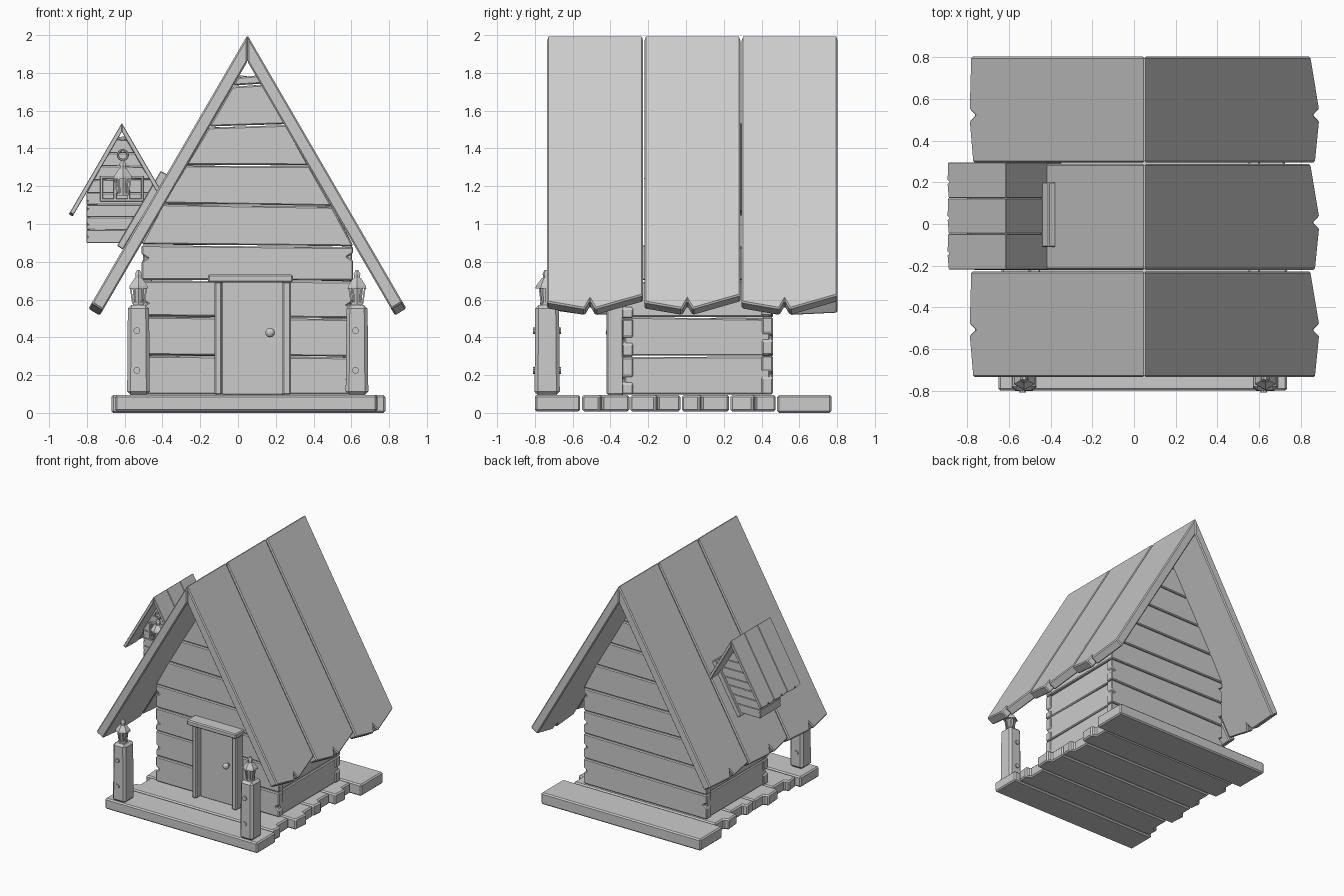
import bpy, bmesh, math, random
from mathutils import Vector, Matrix

if "Cube" in bpy.data.objects:
    bpy.data.objects.remove(bpy.data.objects["Cube"])

random.seed(4)
CX = 0.05            # house centre line
SLOPE = 1.72         # roof pitch


def jit(a):
    return random.uniform(-a, a)


def finish(name, bm, bevel=0.0):
    bmesh.ops.recalc_face_normals(bm, faces=bm.faces)
    me = bpy.data.meshes.new(name)
    bm.to_mesh(me)
    bm.free()
    ob = bpy.data.objects.new(name, me)
    bpy.context.collection.objects.link(ob)
    if bevel:
        m = ob.modifiers.new("chamfer", 'BEVEL')
        m.width, m.segments, m.limit_method = bevel, 1, 'ANGLE'
    return ob


def solid(name, a, b, bevel=0.008):
    """Closed solid between two matching outlines."""
    bm = bmesh.new()
    va = [bm.verts.new(p) for p in a]
    vb = [bm.verts.new(p) for p in b]
    n = len(va)
    bm.faces.new(va)
    bm.faces.new(vb[::-1])
    for i in range(n):
        bm.faces.new((va[i], vb[i], vb[(i + 1) % n], va[(i + 1) % n]))
    return finish(name, bm, bevel)


def box(name, x0, x1, y0, y1, z0, z1, bevel=0.008):
    r = [(x0, z0), (x1, z0), (x1, z1), (x0, z1)]
    return solid(name, [(x, y0, z) for x, z in r], [(x, y1, z) for x, z in r], bevel)


def cone(name, centre, r1, r2, h, seg, axis='Z'):
    bm = bmesh.new()
    rot = Matrix.Rotation(math.pi / 2, 4, 'X') if axis == 'Y' else Matrix()
    bmesh.ops.create_cone(bm, cap_ends=True, segments=seg, radius1=r1, radius2=r2, depth=h,
                          matrix=Matrix.Translation(centre) @ rot)
    return finish(name, bm)


def house(tag, s, ox, oy, oz):
    """Plank walls and plank roof, built round x = 0 then scaled and moved."""
    def T(x, y, z):
        return (ox + s * x, oy + s * y, oz + s * z)

    # roof planks with a V notch in the lower end
    for i in range(3):
        y0 = -0.735 + i * 0.515
        for side, e0, e1 in ((1, 0.822, 0.80), (-1, 0.825, 0.835)):
            w = 0.508
            prof = [(0, 0), (e0, 0), (0.842, 0.2), (0.815, 0.227), (0.842, 0.255), (e1, w), (0, w)]
            outer, inner = [], []
            for h, t in prof:
                z = 2 - SLOPE * h
                outer.append(T(side * h, y0 + t, z))
                if h == 0:
                    inner.append(T(0, y0 + t, z - 0.14))
                else:
                    inner.append(T(side * (h - 0.06), y0 + t, z - 0.037))
            solid(tag + "roof_plank", outer, inner, 0.008 * s)

    # front and back plank walls, narrowing into gables
    rows = [0.095, 0.3, 0.505, 0.7, 0.885, 1.1, 1.31, 1.52, 1.735, 1.785]
    for y0, y1 in ((-0.34, -0.28), (0.40, 0.46)):
        tilt = [0] + [jit(0.008) for _ in rows[1:]]
        for k in range(len(rows) - 1):
            za, zb = rows[k] + 0.003, rows[k + 1] - 0.003
            hw = [min(0.56, (1.87 - z) / SLOPE) for z in (za, zb)]
            ta, tb = tilt[k], tilt[k + 1]
            prof = [(-hw[0], za - ta), (hw[0], za + ta)]
            if k < 4:
                zm = (za + zb) / 2 + jit(0.04)
                prof += [(0.56, zm - 0.02), (0.53, zm), (0.56, zm + 0.02)]
            prof += [(hw[1], zb + tb), (-hw[1], zb - tb)]
            if k < 4:
                zm = (za + zb) / 2 + jit(0.04)
                prof += [(-0.56, zm + 0.02), (-0.53, zm), (-0.56, zm - 0.02)]
            solid(tag + "gable_plank", [T(x, y0 + 0.003 * (k % 2), z) for x, z in prof],
                  [T(x, y1, z) for x, z in prof], 0.007 * s)

    # side plank walls
    for side in (-1, 1):
        for k in range(4):
            za, zb = rows[k] + 0.003, rows[k + 1] - 0.003
            t = jit(0.008)
            prof = [(-0.325, za), (0.445, za), (0.445, zb + t), (-0.325, zb - t)]
            xo = 0.553 + jit(0.006)
            solid(tag + "side_plank", [T(side * 0.50, y, z) for y, z in prof],
                  [T(side * xo, y, z) for y, z in prof], 0.007 * s)


def lantern(tag, x, y, z):
    """Six sided lantern standing on z."""
    cone(tag + "lantern_foot", (x, y, z + 0.007), 0.034, 0.034, 0.014, 6)
    cone(tag + "lantern_glass", (x, y, z + 0.05), 0.027, 0.036, 0.08, 6)
    for i in range(6):
        c, s = math.cos(i * math.pi / 3), math.sin(i * math.pi / 3)
        q = [(-.004, -.004), (.004, -.004), (.004, .004), (-.004, .004)]
        solid(tag + "lantern_bar",
              [(x + .030 * c + a, y + .030 * s + b, z + .01) for a, b in q],
              [(x + .042 * c + a, y + .042 * s + b, z + .095) for a, b in q], 0)
    cone(tag + "lantern_rim", (x, y, z + 0.096), 0.057, 0.054, 0.014, 6)
    cone(tag + "lantern_cap", (x, y, z + 0.123), 0.054, 0.024, 0.04, 6)
    cone(tag + "lantern_top", (x, y, z + 0.153), 0.018, 0.018, 0.02, 6)
    cone(tag + "lantern_tip", (x, y, z + 0.175), 0.022, 0.008, 0.024, 6)


# floor planks with uneven, notched ends
floor = [(-0.80, -0.56, -0.65, 0.735), (-0.55, -0.30, -0.61, 0.70), (-0.295, -0.03, -0.63, 0.73),
         (-0.022, 0.228, -0.60, 0.70), (0.235, 0.475, -0.63, 0.72), (0.483, 0.77, -0.67, 0.78)]
for i, (y0, y1, x0, x1) in enumerate(floor):
    prof = [(x0, y0), (x1, y0)]
    if 0 < i < 5:
        ym = y0 + (y1 - y0) * (0.42 if i % 2 else 0.55)
        prof += [(x1 + 0.01, ym - 0.012), (x1 - 0.03, ym), (x1 - 0.03, y1), (x0 + 0.03, y1),
                 (x0 + 0.03, ym), (x0 - 0.01, ym - 0.012)]
    else:
        prof += [(x1, y1), (x0, y1)]
    zb = 0.0 if i == 5 else 0.008
    solid("floor_plank", [(x, y, zb) for x, y in prof], [(x, y, 0.095) for x, y in prof], 0.01)

# main house, and the one-third size dormer on its left roof
house("house_", 1.0, CX, 0, 0)
house("dormer_", 1 / 3, -0.615, 0.027, 0.868)

# dormer sill plate lying on the main roof
plate = [(-0.61, 0.865), (-0.64, 0.885), (-0.41, 1.28), (-0.37, 1.26)]
solid("dormer_plate", [(x, -0.11, z) for x, z in plate], [(x, 0.20, z) for x, z in plate], 0.004)

# dormer window
wx0, wx1, wz0, wz1, wy = -0.73, -0.50, 1.12, 1.255, -0.105
for a, b in ((wz0, wz0 + 0.014), (wz1 - 0.014, wz1)):
    box("window_rail", wx0, wx1, wy, -0.08, a, b, 0.002)
for k in range(4):
    x = wx0 + k * (wx1 - wx0 - 0.014) / 3
    box("window_bar", x, x + 0.014, wy, -0.08, wz0, wz1, 0.002)

# hanging lantern with bracket and ring
lantern("dormer_", -0.61, -0.165, 1.15)
cone("lantern_bracket", (-0.61, -0.12, 1.385), 0.008, 0.008, 0.12, 8, 'Y')
bpy.ops.mesh.primitive_torus_add(major_segments=16, minor_segments=6, major_radius=0.026,
                                 minor_radius=0.006, location=(-0.61, -0.165, 1.365),
                                 rotation=(math.pi / 2, 0, 0))
bpy.context.object.name = "lantern_ring"

# door, frame and knob
box("door", -0.085, 0.24, -0.365, -0.33, 0.095, 0.695, 0.004)
box("door_post_left", -0.125, -0.085, -0.42, -0.33, 0.095, 0.695)
box("door_post_right", 0.235, 0.28, -0.42, -0.33, 0.095, 0.695)
box("door_lintel", -0.16, 0.29, -0.44, -0.32, 0.69, 0.732)
cone("knob_stem", (0.17, -0.375, 0.425), 0.012, 0.012, 0.03, 10, 'Y')
bm = bmesh.new()
bmesh.ops.create_uvsphere(bm, u_segments=12, v_segments=8, radius=0.025,
                          matrix=Matrix.Translation((0.17, -0.40, 0.425)))
finish("door_knob", bm)

# porch posts with bolts and lanterns
for tag, x in (("left_", -0.527), ("right_", 0.63)):
    def ring(hx, hy, z):
        return [(x + a * hx, -0.735 + b * hy, z) for a, b in ((-1, -1), (1, -1), (1, 1), (-1, 1))]
    solid(tag + "porch_post", ring(0.06, 0.067, 0.095), ring(0.056, 0.063, 0.57), 0.018)
    for z in (0.225, 0.435):
        cone(tag + "post_bolt", (x - 0.008, -0.735, z), 0.018, 0.018, 0.148, 10, 'Y')
    lantern(tag, x, -0.74, 0.57)
